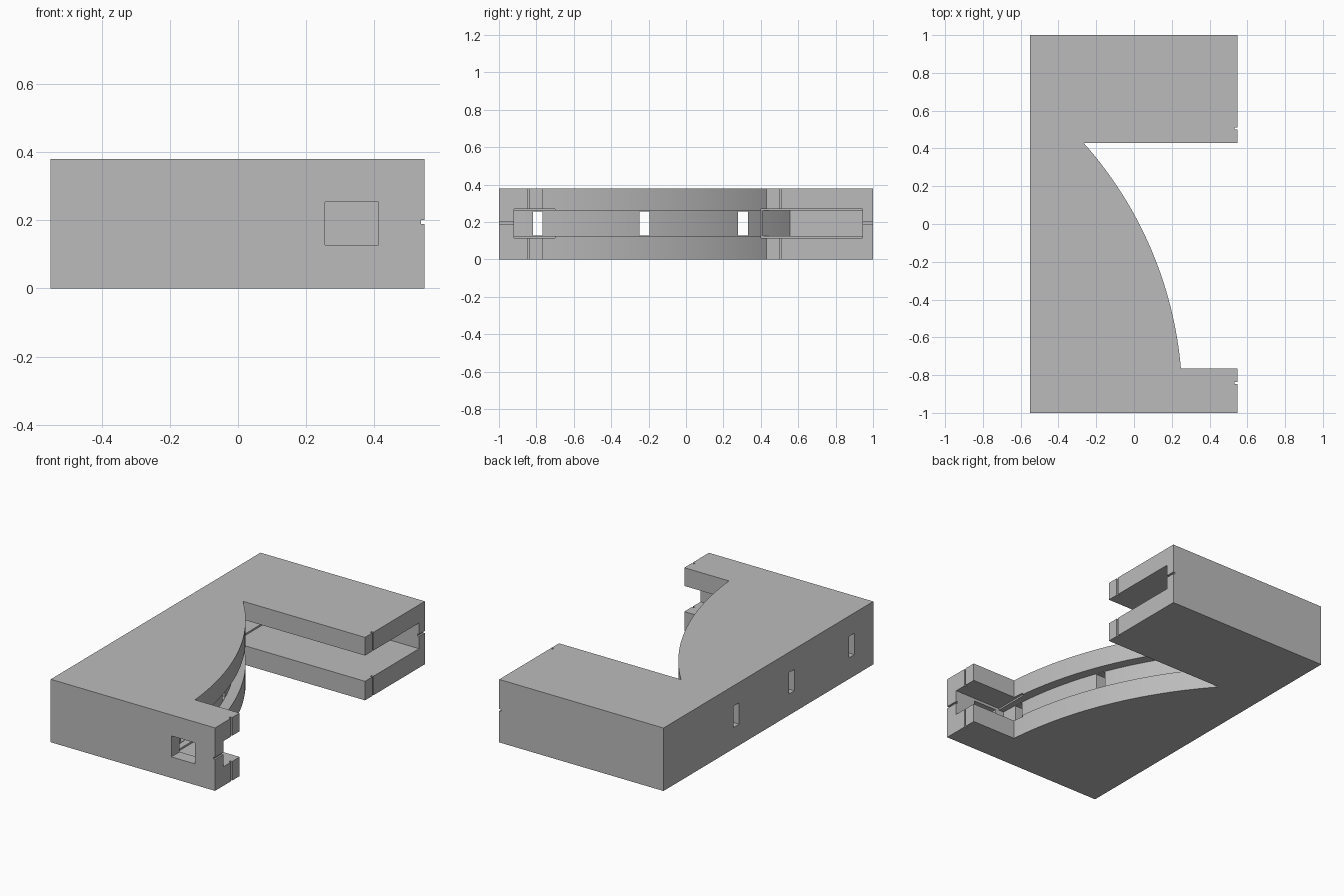
import bpy, bmesh, math

if "Cube" in bpy.data.objects:
    bpy.data.objects.remove(bpy.data.objects["Cube"])

gray = bpy.data.materials.new("plain_gray")
gray.use_nodes = True
color = (0.5, 0.5, 0.5, 1)
gray.diffuse_color = color
gray.node_tree.nodes["Principled BSDF"].inputs["Base Color"].default_value = color

CX, CY, R = -1.804, -0.942, 2.06   # centre and radius of the curved edge
HEIGHT = 0.38


def arc(radius, y0, y1, steps=32):
    """Points on the curve between two heights in plan."""
    a0, a1 = (math.asin((y - CY) / radius) for y in (y0, y1))
    angles = [a0 + (a1 - a0) * i / steps for i in range(steps + 1)]
    return [(CX + radius * math.cos(a), CY + radius * math.sin(a)) for a in angles]


def prism(name, outline, z0, z1):
    """Extrude a plan outline between two levels."""
    bm = bmesh.new()
    base = bm.faces.new([bm.verts.new((x, y, z0)) for x, y in outline])
    top = bmesh.ops.extrude_face_region(bm, geom=[base])["geom"]
    verts = [v for v in top if isinstance(v, bmesh.types.BMVert)]
    bmesh.ops.translate(bm, verts=verts, vec=(0, 0, z1 - z0))
    bmesh.ops.recalc_face_normals(bm, faces=bm.faces)
    mesh = bpy.data.meshes.new(name)
    bm.to_mesh(mesh)
    bm.free()
    mesh.materials.append(gray)
    obj = bpy.data.objects.new(name, mesh)
    bpy.context.collection.objects.link(obj)
    return obj


def box(name, x0, x1, y0, y1, z0, z1):
    return prism(name, [(x0, y0), (x1, y0), (x1, y1), (x0, y1)], z0, z1)


# Main block with the curved bay on its right side
outline = [(-0.55, 1), (-0.55, -1), (0.547, -1), (0.547, -0.765)]
outline += arc(R, -0.765, 0.43) + [(0.547, 0.43), (0.547, 1)]
block = prism("main_block", outline, 0, HEIGHT)

# Slot behind the curved face, running into both arms
slot = arc(R - 0.06, -0.92, 0.555) + [(-0.47, 0.945), (0.7, 0.945), (0.7, -0.92)]
cutters = [prism("slot_cutter", slot, 0.125, 0.26)]

# Slightly taller pockets in the arms
cutters.append(box("front_pocket_cutter", 0.23, 0.72, -0.92, -0.7, 0.115, 0.27))
cutters.append(box("back_pocket_cutter", -0.33, 0.72, 0.4, 0.945, 0.115, 0.27))

# Window in the front and three small openings in the left wall
cutters.append(box("front_window_cutter", 0.255, 0.412, -1.1, -0.85, 0.127, 0.254))
for y in (-0.793, -0.222, 0.305):
    x_end = CX + math.sqrt((R - 0.03) ** 2 - (y - CY) ** 2)
    cutters.append(box("side_opening_cutter", -0.7, x_end, y - 0.026, y + 0.026, 0.128, 0.257))

# Thin grooves in the arm ends
for y in (-0.842, 0.505):
    cutters.append(box("upright_groove_cutter", 0.533, 0.6, y - 0.006, y + 0.006, -0.1, 0.5))
cutters.append(box("level_groove_cutter", 0.536, 0.61, -1.1, 1.1, 0.189, 0.201))

for cutter in cutters:
    cutter.hide_render = True
    cutter.hide_set(True)
    mod = block.modifiers.new(cutter.name, 'BOOLEAN')
    mod.operation = 'DIFFERENCE'
    mod.solver = 'EXACT'
    mod.object = cutter

# Apply the cuts, then smooth only the curved walls
bpy.context.view_layer.objects.active = block
block.select_set(True)
for mod in list(block.modifiers):
    bpy.ops.object.modifier_apply(modifier=mod.name)
for cutter in cutters:
    bpy.data.objects.remove(cutter)
bpy.ops.object.shade_smooth_by_angle(angle=math.radians(20))
